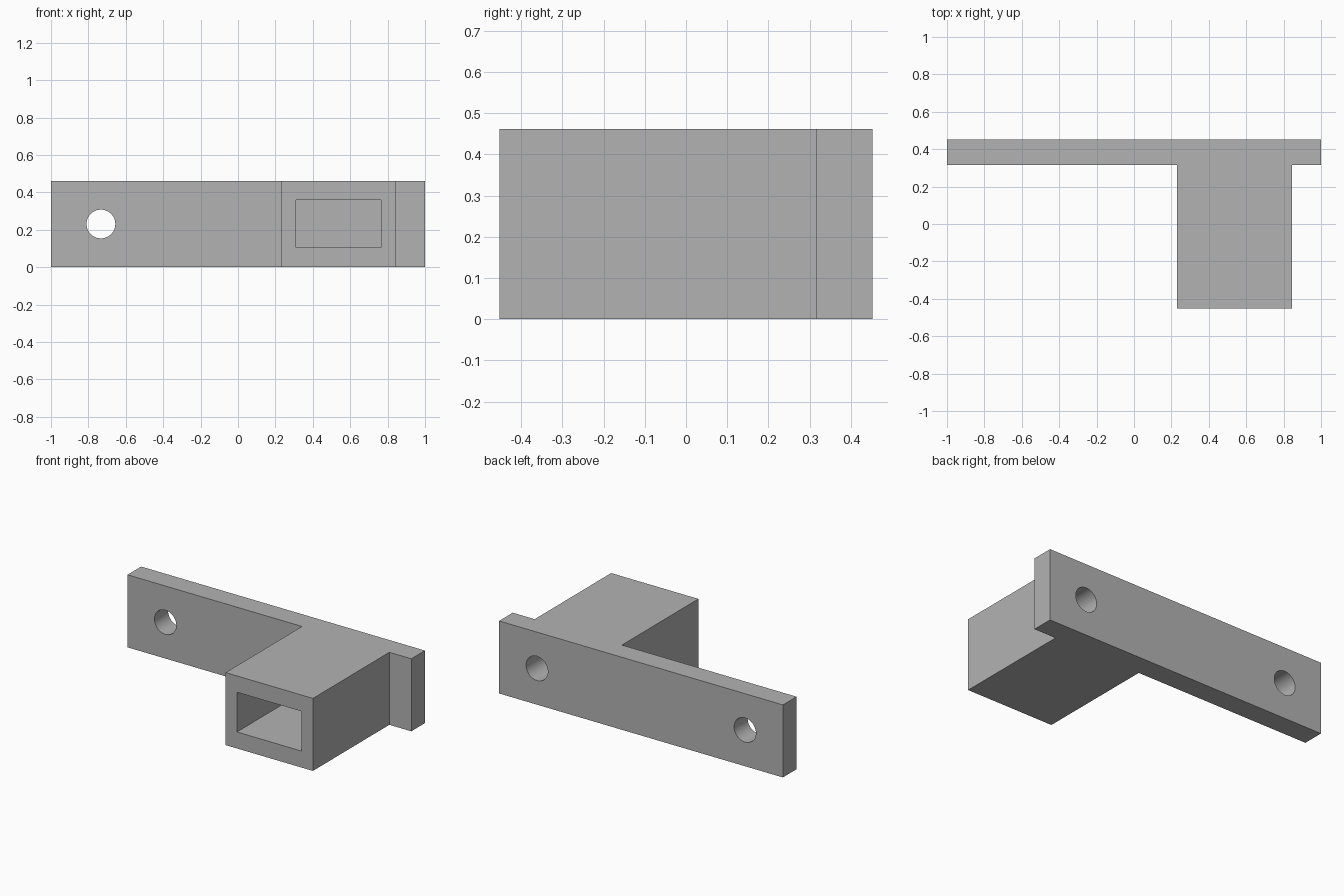
import bpy
import bmesh
from mathutils import Matrix

if "Cube" in bpy.data.objects:
    bpy.data.objects.remove(bpy.data.objects["Cube"], do_unlink=True)

HEIGHT = 0.462
BACK, FRONT, PLATE_FRONT = 0.453, -0.453, 0.316
BLOCK_LEFT, BLOCK_RIGHT = 0.845, 0.23
HOLE_X, HOLE_RADIUS = 0.733, 0.077

grey = bpy.data.materials.new("grey")
grey.use_nodes = True
grey.diffuse_color = (0.45, 0.45, 0.45, 1)
grey.node_tree.nodes["Principled BSDF"].inputs["Base Color"].default_value = grey.diffuse_color


def finish(name, bm):
    bmesh.ops.recalc_face_normals(bm, faces=bm.faces)
    mesh = bpy.data.meshes.new(name)
    bm.to_mesh(mesh)
    bm.free()
    mesh.materials.append(grey)
    obj = bpy.data.objects.new(name, mesh)
    bpy.context.collection.objects.link(obj)
    return obj


def hide(obj):
    obj.hide_render = True
    obj.hide_set(True)
    return obj


def box_cutter(name, low, high):
    bm = bmesh.new()
    size = [b - a for a, b in zip(low, high)]
    middle = [(a + b) / 2 for a, b in zip(low, high)]
    bmesh.ops.create_cube(bm, size=1, matrix=Matrix.Translation(middle) @ Matrix.Diagonal((*size, 1)))
    return hide(finish(name, bm))


def hole_cutter(name, x, y_front, y_back):
    bm = bmesh.new()
    place = Matrix.Translation((x, (y_front + y_back) / 2, HEIGHT / 2)) @ Matrix.Rotation(1.5707963, 4, "X")
    bmesh.ops.create_cone(bm, cap_ends=True, segments=48, radius1=HOLE_RADIUS,
                          radius2=HOLE_RADIUS, depth=y_back - y_front, matrix=place)
    return hide(finish(name, bm))


# Mounting plate and socket block as one extruded T-shaped outline
outline = [(-1, BACK), (-1, PLATE_FRONT), (BLOCK_RIGHT, PLATE_FRONT), (BLOCK_RIGHT, FRONT),
           (BLOCK_LEFT, FRONT), (BLOCK_LEFT, PLATE_FRONT), (1, PLATE_FRONT), (1, BACK)]
bm = bmesh.new()
base = bm.faces.new([bm.verts.new((x, y, 0)) for x, y in outline])
extruded = bmesh.ops.extrude_face_region(bm, geom=[base])
top = [v for v in extruded["geom"] if isinstance(v, bmesh.types.BMVert)]
bmesh.ops.translate(bm, verts=top, vec=(0, 0, HEIGHT))
bracket = finish("mounting_bracket", bm)

# Rectangular socket, open bolt hole and blind bolt hole
cutters = [
    box_cutter("socket_cutter", (0.31, FRONT - 0.1, 0.105), (0.765, 0.15, 0.358)),
    hole_cutter("right_hole_cutter", -HOLE_X, PLATE_FRONT - 0.1, BACK + 0.1),
    hole_cutter("left_hole_cutter", HOLE_X, 0.22, BACK + 0.1),
]
for cutter in cutters:
    cut = bracket.modifiers.new(cutter.name, "BOOLEAN")
    cut.operation = "DIFFERENCE"
    cut.solver = "EXACT"
    cut.object = cutter

# Smooth hole walls with sharp edges
bpy.ops.object.select_all(action="DESELECT")
bpy.context.view_layer.objects.active = bracket
bracket.select_set(True)
for cutter in cutters:
    bpy.ops.object.modifier_apply(modifier=cutter.name)
    bpy.data.objects.remove(cutter, do_unlink=True)
bpy.ops.object.shade_smooth_by_angle(angle=0.5)
